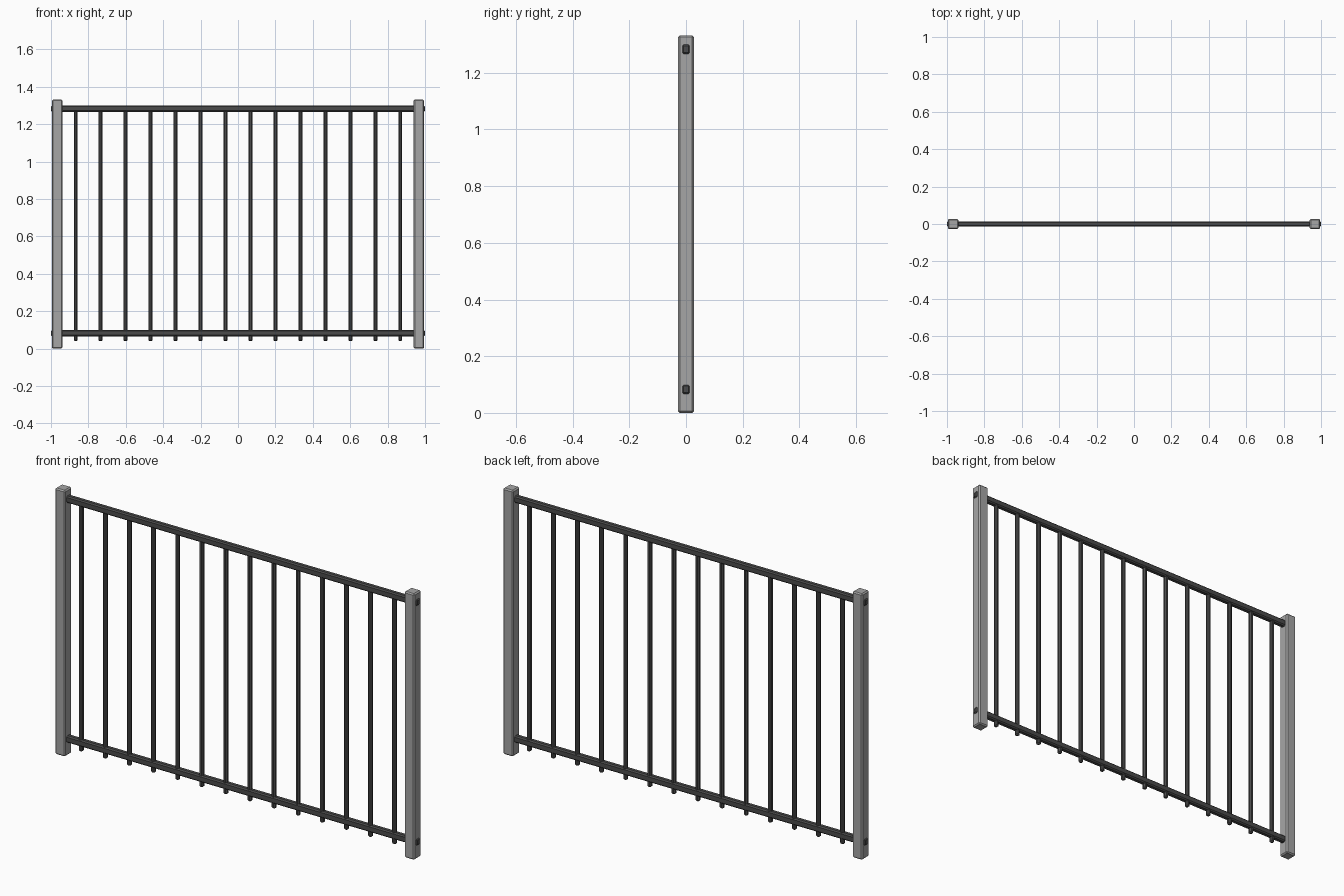
import bpy, bmesh, math
from mathutils import Matrix

if "Cube" in bpy.data.objects:
    bpy.data.objects.remove(bpy.data.objects["Cube"])


def material(name, v):
    m = bpy.data.materials.new(name)
    m.diffuse_color = (v, v, v, 1)
    m.use_nodes = True
    m.node_tree.nodes["Principled BSDF"].inputs["Base Color"].default_value = m.diffuse_color
    return m


light = material("light_metal", 0.38)
dark = material("dark_metal", 0.07)


def finish(name, bm, loc, mat):
    mesh = bpy.data.meshes.new(name)
    bm.to_mesh(mesh)
    bm.free()
    mesh.materials.append(mat)
    ob = bpy.data.objects.new(name, mesh)
    ob.location = loc
    bpy.context.collection.objects.link(ob)
    return ob


def chamfered_box(name, size, loc, bevel, mat):
    bm = bmesh.new()
    bmesh.ops.create_cube(bm, size=1, matrix=Matrix.Diagonal((*size, 1)))
    bmesh.ops.bevel(bm, geom=bm.edges[:], offset=bevel, segments=1,
                    affect='EDGES', profile=0.5)
    return finish(name, bm, loc, mat)


def bar(name, radius, z0, z1, x, mat):
    # Eight-sided rod with chamfered ends
    bm = bmesh.new()
    turn = Matrix.Rotation(math.pi / 8, 4, 'Z')
    bmesh.ops.create_cone(bm, cap_ends=True, segments=8, radius1=radius,
                          radius2=radius, depth=z1 - z0, matrix=turn)
    rims = [e for e in bm.edges if abs(e.verts[0].co.z - e.verts[1].co.z) < 1e-5]
    bmesh.ops.bevel(bm, geom=rims, offset=0.005, segments=1,
                    affect='EDGES', profile=0.5)
    return finish(name, bm, (x, 0, (z0 + z1) / 2), mat)


# End posts
for side, label in ((-1, "left"), (1, "right")):
    chamfered_box(label + "_post", (0.056, 0.056, 1.332),
                  (side * 0.967, 0, 0.666), 0.006, light)

# Horizontal rails, their ends poking slightly through the posts
for label, z in (("lower", 0.083), ("upper", 1.283)):
    chamfered_box(label + "_rail", (2.0, 0.028, 0.034), (0, 0, z), 0.006, dark)

# Vertical bars, running through the lower rail
for i in range(14):
    bar(f"bar_{i + 1}", 0.0115, 0.04, 1.29, -0.8675 + i * 1.735 / 13, dark)
